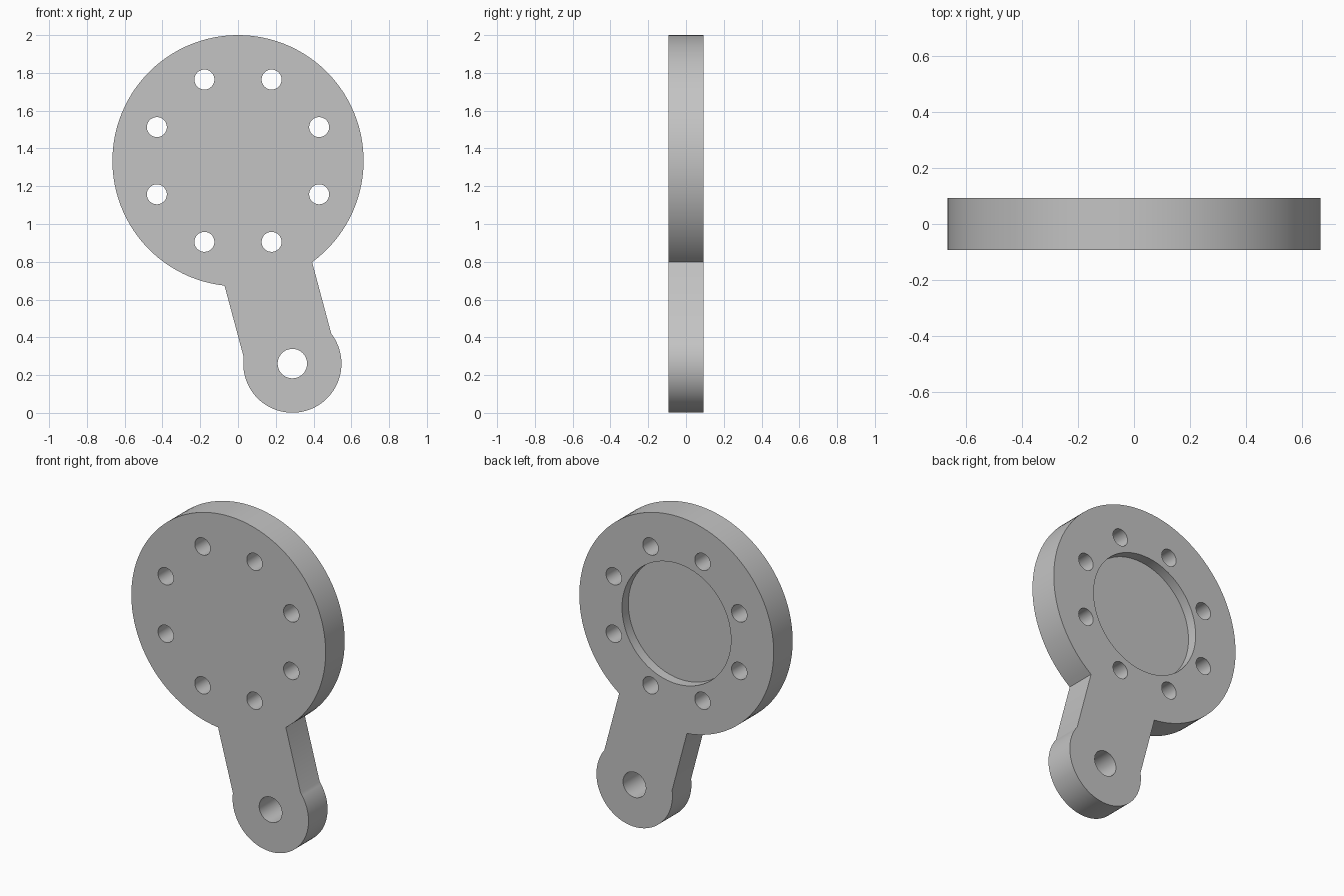
import bpy
import bmesh
from math import radians, degrees, asin, sin, cos

cube = bpy.data.objects.get("Cube")
if cube:
    bpy.data.objects.remove(cube)

HALF = 0.093                      # half thickness of the plate
DISC, DISC_R = (0.0, 1.335), 0.665
ARM_ANGLE, ARM_HALF, ARM_LEN = 285, 0.24, 1.112
END_R = 0.26
POCKET_R, POCKET_DEPTH = 0.373, 0.062
END = (DISC[0] + ARM_LEN * cos(radians(ARM_ANGLE)),
       DISC[1] + ARM_LEN * sin(radians(ARM_ANGLE)))


def arc(centre, radius, start, stop, steps):
    """Points along an arc in the front plane, both ends included."""
    angles = [radians(start + (stop - start) * i / steps) for i in range(steps + 1)]
    return [(centre[0] + radius * cos(a), centre[1] + radius * sin(a)) for a in angles]


def add_prism(bm, outline, y0, y1):
    """Extrude a closed outline from y0 to y1."""
    face = bm.faces.new([bm.verts.new((x, y0, z)) for x, z in outline])
    out = bmesh.ops.extrude_face_region(bm, geom=[face])
    moved = [v for v in out["geom"] if isinstance(v, bmesh.types.BMVert)]
    bmesh.ops.translate(bm, verts=moved, vec=(0, y1 - y0, 0))


def add_cylinder(bm, centre, radius, y0, y1, steps):
    add_prism(bm, arc(centre, radius, 0, 360, steps)[:-1], y0, y1)


def make_object(name, bm):
    bmesh.ops.recalc_face_normals(bm, faces=bm.faces)
    mesh = bpy.data.meshes.new(name)
    bm.to_mesh(mesh)
    bm.free()
    obj = bpy.data.objects.new(name, mesh)
    bpy.context.collection.objects.link(obj)
    return obj


# Plate outline: round disc, slanted arm and rounded end
disc_cut = degrees(asin(ARM_HALF / DISC_R))
end_cut = 180 - degrees(asin(ARM_HALF / END_R))
outline = arc(DISC, DISC_R, ARM_ANGLE + disc_cut, ARM_ANGLE + 360 - disc_cut, 96)
outline += arc(END, END_R, ARM_ANGLE - end_cut, ARM_ANGLE + end_cut, 56)
bm = bmesh.new()
add_prism(bm, outline, -HALF, HALF)
plate = make_object("arm_plate", bm)

# Cutter: ring of bolt holes, pivot hole and shallow back pocket
bm = bmesh.new()
for i in range(8):
    a = radians(22.5 + 45 * i)
    spot = (DISC[0] + 0.465 * cos(a), DISC[1] + 0.465 * sin(a))
    add_cylinder(bm, spot, 0.053, -0.2, 0.2, 32)
add_cylinder(bm, END, 0.078, -0.2, 0.2, 40)
add_cylinder(bm, DISC, POCKET_R, HALF - POCKET_DEPTH, 0.2, 80)
cutter = make_object("hole_cutter", bm)
cutter.hide_render = True

# Apply the cut
bpy.ops.object.select_all(action="DESELECT")
bpy.context.view_layer.objects.active = plate
plate.select_set(True)
cut = plate.modifiers.new("holes", "BOOLEAN")
cut.operation = "DIFFERENCE"
cut.solver = "EXACT"
cut.object = cutter
bpy.ops.object.modifier_apply(modifier=cut.name)
bpy.data.objects.remove(cutter)

# Plain grey finish
grey = bpy.data.materials.new("plain_grey")
grey.use_nodes = True
colour = (0.55, 0.55, 0.55, 1)
grey.diffuse_color = colour
grey.node_tree.nodes["Principled BSDF"].inputs["Base Color"].default_value = colour
plate.data.materials.clear()
plate.data.materials.append(grey)
bpy.ops.object.shade_smooth_by_angle(angle=radians(30))
